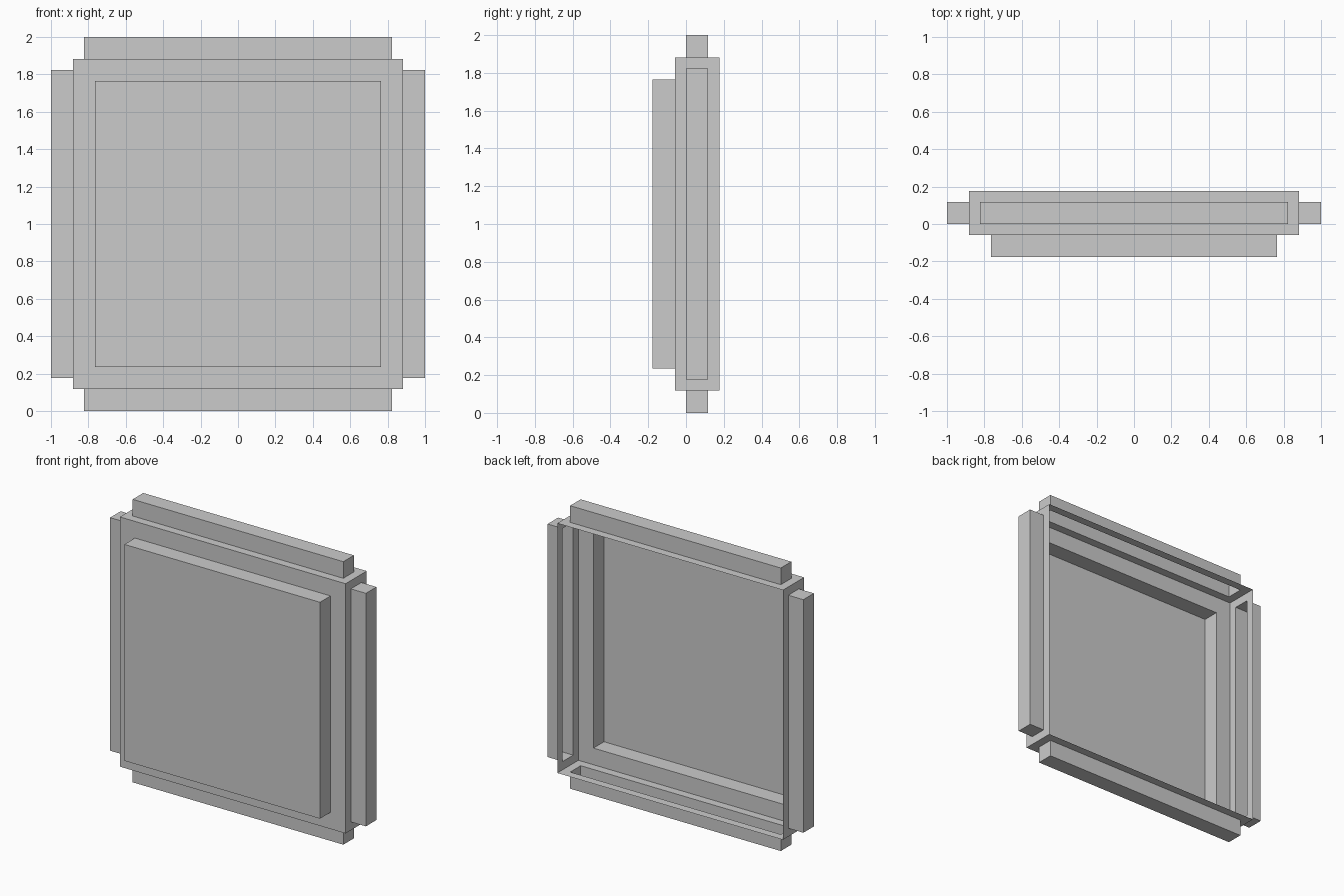
import bpy, bmesh
from mathutils import Matrix, Vector

if "Cube" in bpy.data.objects:
    bpy.data.objects.remove(bpy.data.objects["Cube"])

U = 2 / 34  # modelling step: every size is a whole number of these

# Shallow tray: a box whose back is left open
bm = bmesh.new()
placement = Matrix.Translation((0, U, 17 * U)) @ Matrix.Diagonal((30 * U, 4 * U, 30 * U, 1))
bmesh.ops.create_cube(bm, size=1, matrix=placement)
bm.normal_update()
back = [f for f in bm.faces if f.normal.y > 0.9]
bmesh.ops.delete(bm, geom=back, context='FACES_ONLY')

# Raised hollow panels: wide border on the front, narrow on the four sides
for face in list(bm.faces):
    normal = face.normal.copy()
    border = 2 * U if normal.y < -0.9 else U
    bmesh.ops.inset_individual(bm, faces=[face], thickness=border, use_even_offset=True)
    raised = bmesh.ops.extrude_discrete_faces(bm, faces=[face])['faces'][0]
    bmesh.ops.translate(bm, verts=list(raised.verts), vec=normal * 2 * U)

bm.normal_update()
mesh = bpy.data.meshes.new("open_back_panel")
bm.to_mesh(mesh)
bm.free()
panel = bpy.data.objects.new("open_back_panel", mesh)
bpy.context.collection.objects.link(panel)
